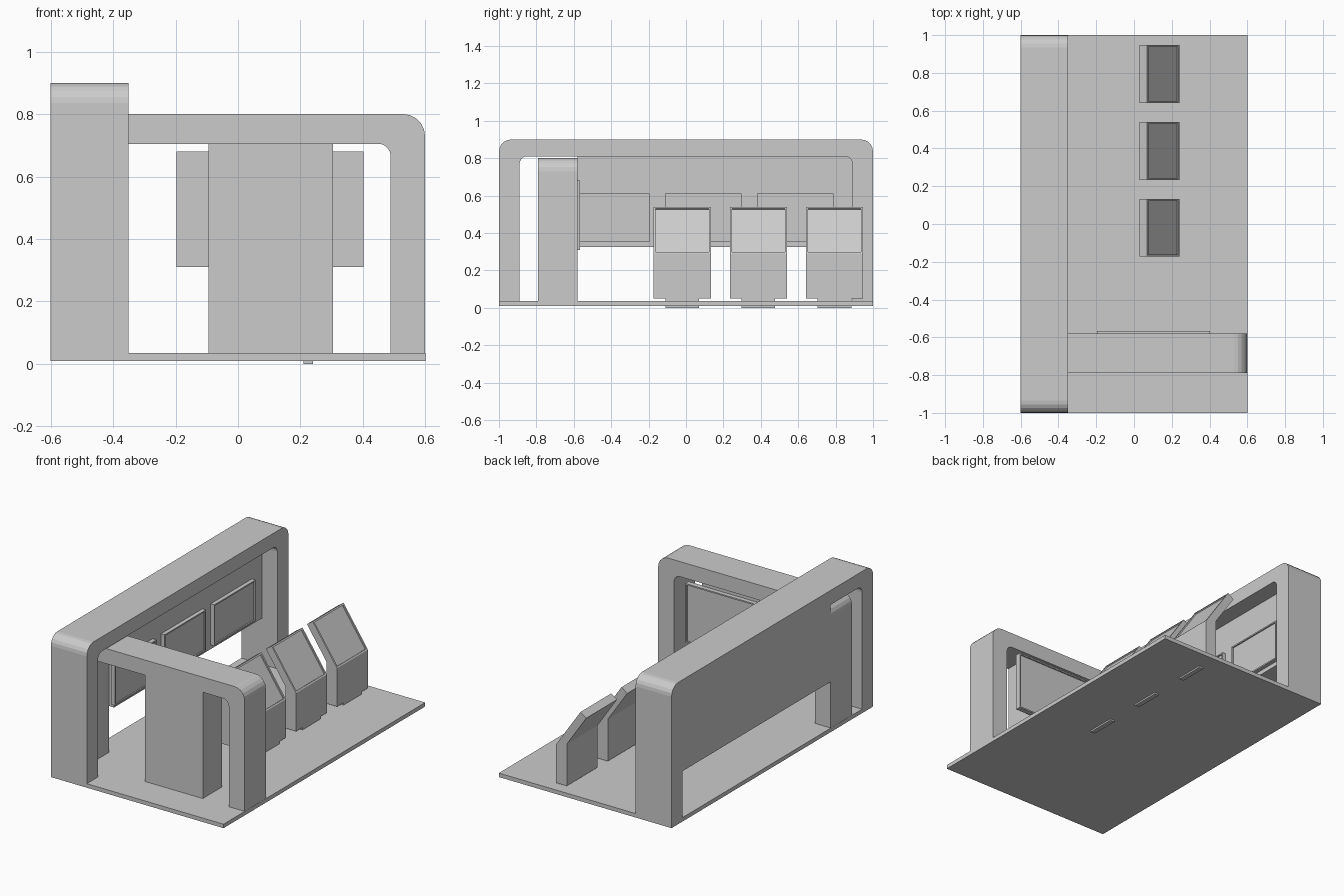
import bpy, bmesh, math
from mathutils import Vector

if "Cube" in bpy.data.objects:
    bpy.data.objects.remove(bpy.data.objects["Cube"])

def finish(name, bm):
    bmesh.ops.recalc_face_normals(bm, faces=bm.faces)
    me = bpy.data.meshes.new(name)
    bm.to_mesh(me)
    bm.free()
    ob = bpy.data.objects.new(name, me)
    bpy.context.collection.objects.link(ob)
    return ob

def inset_face(bm, normal, border, depth):
    """Recess the face pointing along normal, leaving a bezel."""
    bm.normal_update()
    f = max(bm.faces, key=lambda f: f.normal.dot(normal))
    n = f.normal.copy()
    bmesh.ops.inset_region(bm, faces=[f], thickness=border)
    g = bmesh.ops.extrude_discrete_faces(bm, faces=[f])["faces"][0]
    bmesh.ops.translate(bm, verts=g.verts, vec=-n * depth)

def prism(pts, to3d, depth):
    bm = bmesh.new()
    f = bm.faces.new([bm.verts.new(to3d(u, z)) for u, z in pts])
    r = bmesh.ops.extrude_face_region(bm, geom=[f])
    bmesh.ops.translate(bm, vec=depth, verts=[v for v in r["geom"] if isinstance(v, bmesh.types.BMVert)])
    bmesh.ops.recalc_face_normals(bm, faces=bm.faces)
    return bm

def box(name, x, y, z, screen=None, border=0.012, depth=0.008):
    bm = prism([(x[0], z[0]), (x[1], z[0]), (x[1], z[1]), (x[0], z[1])],
               lambda u, w: (u, y[0], w), Vector((0, y[1] - y[0], 0)))
    if screen:
        inset_face(bm, Vector(screen), border, depth)
    return finish(name, bm)

def half_round(u, z, r, n=5):
    """Quarter-circle corner whose sharp corner would be at (u, z)."""
    return [(u - r + r * math.cos(a), z - r + r * math.sin(a))
            for a in (math.pi / 2 * i / n for i in range(n + 1))]

def arch(name, half, top, leg, inner_top, r_out, r_in, to3d, depth):
    right_out = [(half, 0.01)] + half_round(half, top, r_out)
    right_in = [(half - leg, 0.01)] + half_round(half - leg, inner_top, r_in)
    mirror = lambda p: [(-u, z) for u, z in p]
    pts = right_out + mirror(right_out)[::-1] + mirror(right_in) + right_in[::-1]
    return finish(name, prism(pts, to3d, depth))

# Floor plate
box("floor_plate", (-0.6, 0.6), (-1, 1), (0.01, 0.035))

# Long arch on the left and short arch across the front
arch("long_arch", 1.0, 0.9, 0.11, 0.81, 0.065, 0.04,
     lambda u, z: (-0.6, u, z), Vector((0.25, 0, 0)))
arch("cross_arch", 0.599, 0.8, 0.11, 0.705, 0.07, 0.04,
     lambda u, z: (u, -0.79, z), Vector((0, 0.21, 0)))

# Back wall in the long arch, with three wall screens
box("back_wall", (-0.598, -0.455), (-0.58, 0.895), (0.325, 0.815))
for i in range(3):
    y = -0.605 + 0.492 * i
    box(f"wall_screen_{i + 1}", (-0.46, -0.43), (y, y + 0.41), (0.352, 0.61), (1, 0, 0))

# Centre pillar and its large screen
box("pillar", (-0.095, 0.305), (-0.785, -0.595), (0.03, 0.71))
box("pillar_screen", (-0.197, 0.402), (-0.6, -0.567), (0.31, 0.68), (0, 1, 0))

# Three leaning kiosks on narrow feet
profile = [(0.165, 0.05), (0.24, 0.05), (0.24, 0.29), (0.07, 0.54), (0.03, 0.512), (0.165, 0.313)]
for i in range(3):
    y = -0.02 + 0.407 * i
    bm = prism(profile, lambda u, z: (u, y - 0.153, z), Vector((0, 0.306, 0)))
    inset_face(bm, Vector((0.827, 0, 0.562)), 0.015, 0.008)
    finish(f"kiosk_{i + 1}", bm)
    box(f"kiosk_foot_{i + 1}", (0.21, 0.24), (y - 0.09, y + 0.09), (0, 0.055))
